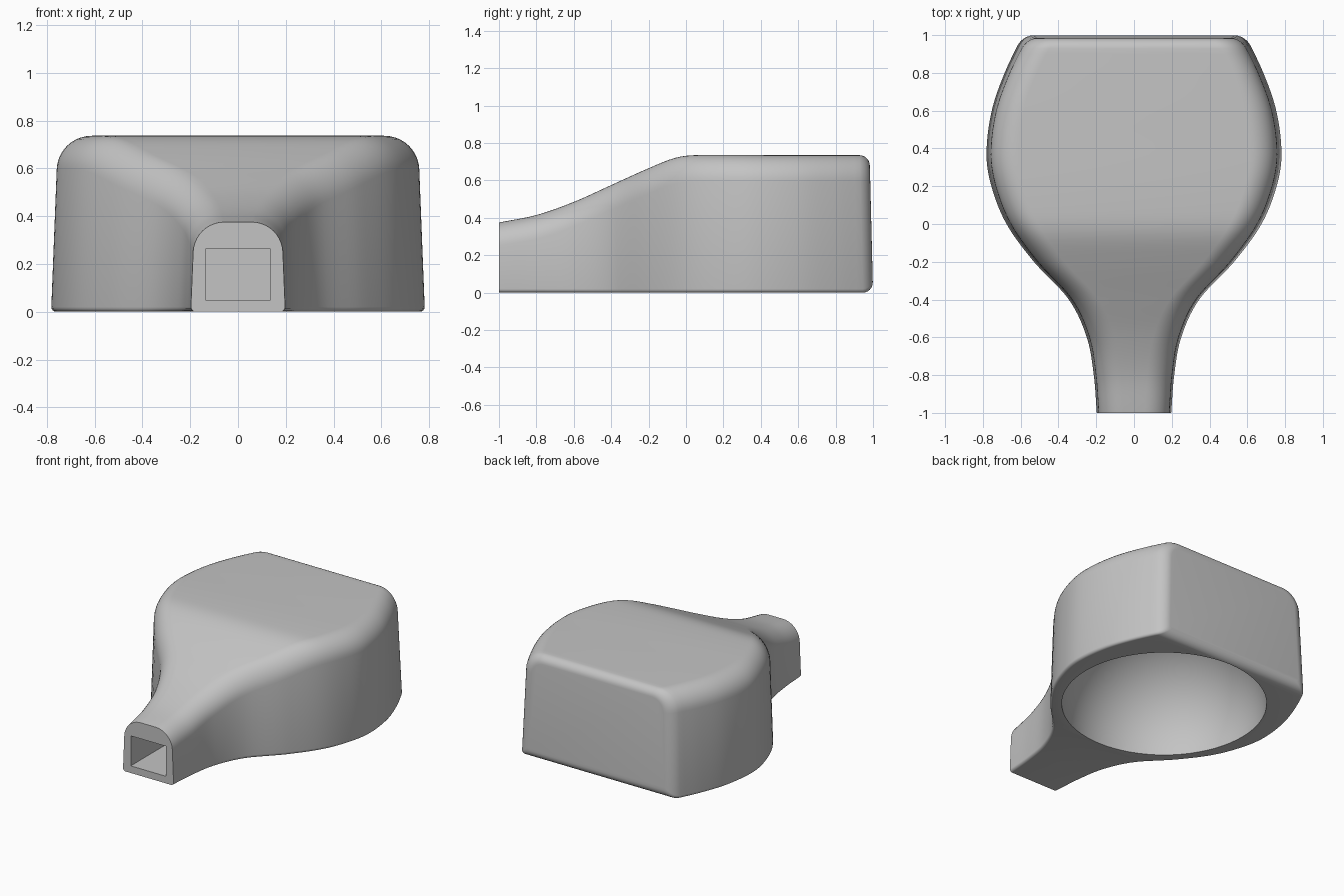
import bpy, bmesh
from math import sin, cos, pi, radians

cube = bpy.data.objects.get("Cube")
if cube:
    bpy.data.objects.remove(cube, do_unlink=True)

grey = bpy.data.materials.new("light_grey")
grey.use_nodes = True
grey.diffuse_color = (0.55, 0.55, 0.55, 1)
grey.node_tree.nodes["Principled BSDF"].inputs["Base Color"].default_value = (0.55, 0.55, 0.55, 1)

# Half width and height of the body along its length (y, value)
WIDTH = [(-1, .197), (-.8, .213), (-.6, .25), (-.4, .345), (-.2, .53), (0, .675),
         (.2, .755), (.37, .781), (.6, .753), (.8, .685), (1, .59)]
HEIGHT = [(-1, .375), (-.8, .415), (-.6, .485), (-.4, .575), (-.2, .665),
          (-.06, .72), (.05, .735), (.5, .735), (1, .735)]
DRAFT = 0.038
BACK_FILLET = 0.055


def curve(points, y):
    """Smooth cubic interpolation through the points."""
    i = max(k for k in range(len(points) - 1) if points[k][0] <= y or k == 0)

    def slope(k):
        a, b = points[max(k - 1, 0)], points[min(k + 1, len(points) - 1)]
        return (b[1] - a[1]) / (b[0] - a[0])

    (y0, v0), (y1, v1) = points[i], points[i + 1]
    s, t = y1 - y0, (y - y0) / (y1 - y0)
    u = 1 - t
    return (v0 * (1 + 2 * t) * u * u + slope(i) * s * t * u * u
            + v1 * t * t * (3 - 2 * t) - slope(i + 1) * s * t * t * u)


def section(y, inset=0.0, lean=0.0):
    """Arched cross-section with drafted sides and rounded corners."""
    w, h = curve(WIDTH, y) - inset, curve(HEIGHT, y) - inset
    top_r = 0.13 + 0.015 * min(1, y + 1) - inset
    low_r = 0.02
    half = []
    for k in range(5):
        a = -pi / 2 + k * pi / 8
        half.append((w - low_r + low_r * cos(a), inset + low_r + low_r * sin(a)))
    z = h - top_r
    for k in range(11):
        a = DRAFT + k * (pi / 2 - DRAFT) / 10
        half.append((w - DRAFT * z - top_r + top_r * cos(a), z + top_r * sin(a)))
    ring = half + [(-x, z) for x, z in reversed(half)]
    return [(x, y - lean * z, z) for x, z in ring]


def finish(name, bm):
    bmesh.ops.recalc_face_normals(bm, faces=bm.faces)
    mesh = bpy.data.meshes.new(name)
    bm.to_mesh(mesh)
    bm.free()
    mesh.materials.append(grey)
    obj = bpy.data.objects.new(name, mesh)
    bpy.context.collection.objects.link(obj)
    return obj


# Body: lofted sections, closing with a rounded, slightly leaning back
rings = []
steps = 64
end = 1 - BACK_FILLET
for k in range(steps + 1):
    y = -1 + (1 + end) * k / steps
    rings.append(section(y, 0, 0.025 * max(0, (y - 0.5) / 0.5)))
for k in range(1, 7):
    a = k * pi / 12
    rings.append(section(end + BACK_FILLET * sin(a), BACK_FILLET * (1 - cos(a)), 0.025))

bm = bmesh.new()
loops = [[bm.verts.new(p) for p in ring] for ring in rings]
for a, b in zip(loops, loops[1:]):
    for i in range(len(a)):
        j = (i + 1) % len(a)
        bm.faces.new((a[i], a[j], b[j], b[i]))
bm.faces.new(loops[0])
bm.faces.new(loops[-1])
body = finish("body", bm)

# Hollow bowl underneath
bm = bmesh.new()
bmesh.ops.create_uvsphere(bm, u_segments=72, v_segments=36, radius=0.655)
bowl = finish("bowl_cutter", bm)
bowl.location = (0, 0.3, 0)

# Rectangular socket in the narrow front end
bm = bmesh.new()
bmesh.ops.create_cube(bm, size=1)
socket = finish("socket_cutter", bm)
socket.scale = (0.274, 1, 0.212)
socket.location = (0, -1.05, 0.156)

bpy.context.view_layer.objects.active = body
for cutter in (bowl, socket):
    cutter.hide_render = True
    mod = body.modifiers.new(cutter.name, "BOOLEAN")
    mod.operation = "DIFFERENCE"
    mod.solver = "EXACT"
    mod.object = cutter
    bpy.ops.object.modifier_apply(modifier=mod.name)
    bpy.data.objects.remove(cutter, do_unlink=True)

bpy.ops.object.select_all(action="DESELECT")
body.select_set(True)
bpy.ops.object.shade_smooth_by_angle(angle=radians(35))
